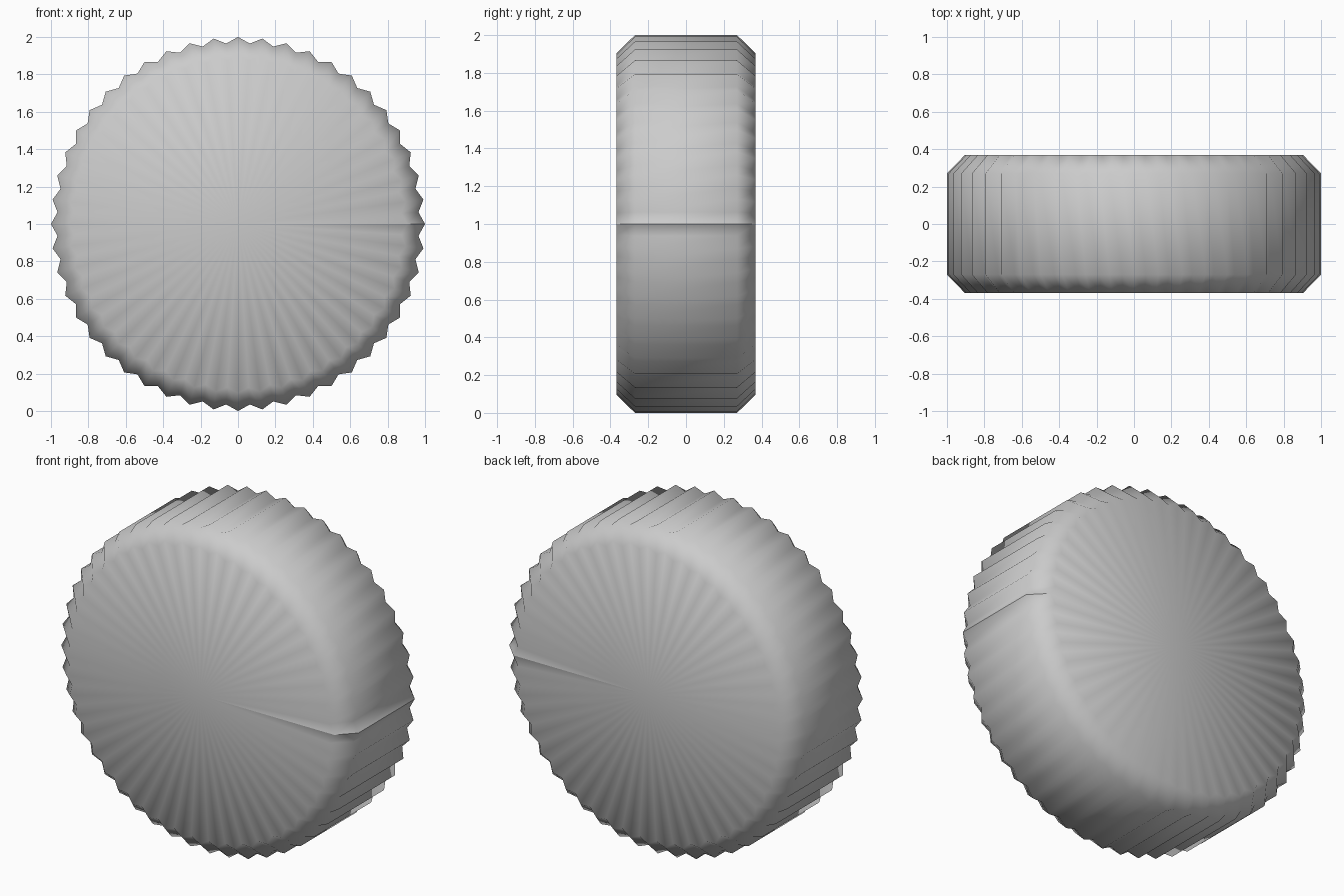
import bpy, bmesh
from math import sin, cos, pi

if "Cube" in bpy.data.objects:
    bpy.data.objects.remove(bpy.data.objects["Cube"])

TEETH = 48
N = TEETH * 2
PROFILE = [(0.905, -0.368), (1.0, -0.27), (1.0, 0.27), (0.905, 0.368)]

bm = bmesh.new()

# Toothed rings along the y axis, alternating ridge and groove
rings = []
for r, y in PROFILE:
    ring = []
    for i in range(N):
        k = r * (1.0 if i % 2 == 0 else 0.967)
        a = 2 * pi * i / N
        ring.append(bm.verts.new((k * cos(a), y, 1 + k * sin(a))))
    rings.append(ring)

# Knurled rim and chamfers
for a, b in zip(rings, rings[1:]):
    for i in range(N):
        j = (i + 1) % N
        bm.faces.new((a[i], a[j], b[j], b[i]))

# End faces as fans
for ring, y in ((rings[0], PROFILE[0][1]), (rings[-1], PROFILE[-1][1])):
    c = bm.verts.new((0, y, 1))
    for i in range(N):
        bm.faces.new((c, ring[i], ring[(i + 1) % N]))

bmesh.ops.recalc_face_normals(bm, faces=bm.faces)
for f in bm.faces:
    f.smooth = True

# Hard shading seam along the +x side
for e in bm.edges:
    if all(abs(v.co.z - 1) < 1e-5 and v.co.x > -1e-5 for v in e.verts):
        e.smooth = False

mesh = bpy.data.meshes.new("knurled_disc")
bm.to_mesh(mesh)
bm.free()
disc = bpy.data.objects.new("knurled_disc", mesh)
bpy.context.collection.objects.link(disc)
